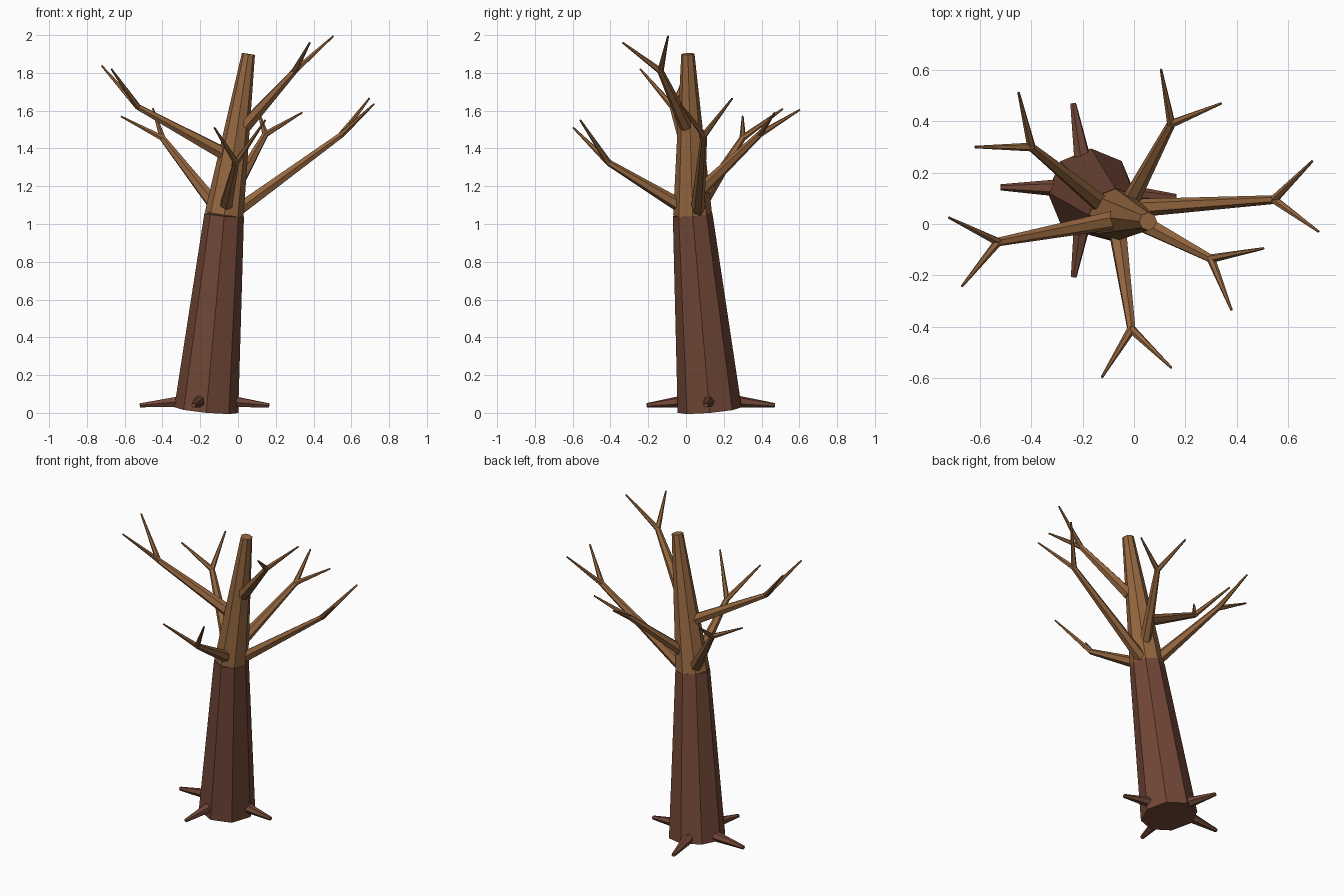
import bpy, bmesh
from mathutils import Vector, Matrix

if "Cube" in bpy.data.objects:
    bpy.data.objects.remove(bpy.data.objects["Cube"])


def material(name, rgb):
    m = bpy.data.materials.new(name)
    m.use_nodes = True
    color = (*rgb, 1)
    m.diffuse_color = color
    m.node_tree.nodes["Principled BSDF"].inputs["Base Color"].default_value = color
    return m


bark = material("dark bark", (0.165, 0.062, 0.038))
wood = material("light wood", (0.30, 0.135, 0.05))


def taper(bm, a, b, r1, r2, sides):
    """Add a closed tapered prism running from a to b."""
    a, b = Vector(a), Vector(b)
    axis = b - a
    turn = Vector((0, 0, 1)).rotation_difference(axis).to_matrix().to_4x4()
    bmesh.ops.create_cone(bm, cap_ends=True, segments=sides, radius1=r1, radius2=r2,
                          depth=axis.length, matrix=Matrix.Translation((a + b) / 2) @ turn)


def part(name, mat, pieces):
    bm = bmesh.new()
    for piece in pieces:
        taper(bm, *piece)
    mesh = bpy.data.meshes.new(name)
    bm.to_mesh(mesh)
    bm.free()
    mesh.materials.append(mat)
    obj = bpy.data.objects.new(name, mesh)
    bpy.context.collection.objects.link(obj)


# Leaning trunk in two sections
middle = (-0.073, 0.035, 1.05)
part("lower_trunk", bark, [((-0.168, 0.125, 0.015), middle, 0.17, 0.105, 8)])
part("upper_trunk", wood, [(middle, (0.055, 0.01, 1.9), 0.103, 0.035, 8)])

# Roots: start inside the trunk, end at the tip
roots = {
    "left_root": ((-0.08, 0.125, 0.065), (0.165, 0.105, 0.04)),
    "right_root": ((-0.25, 0.14, 0.065), (-0.52, 0.143, 0.04)),
    "front_root": ((-0.197, 0.03, 0.065), (-0.235, -0.207, 0.04)),
    "back_root": ((-0.195, 0.22, 0.065), (-0.237, 0.47, 0.04)),
}
for name, (start, tip) in roots.items():
    part(name, bark, [(start, tip, 0.038, 0.012, 6)])

# Branches: base, fork and the two twig tips
branches = {
    "left_branch": ((-0.02, 0.06, 1.06), (0.545, 0.095, 1.47),
                    (0.695, 0.245, 1.665), (0.72, -0.03, 1.635)),
    "back_branch": ((-0.03, 0.06, 1.16), (0.145, 0.39, 1.475),
                    (0.105, 0.603, 1.605), (0.34, 0.47, 1.59)),
    "upper_front_branch": ((0.04, 0.0, 1.52), (0.30, -0.135, 1.81),
                           (0.505, -0.095, 1.995), (0.38, -0.335, 1.96)),
    "front_branch": ((-0.065, -0.02, 1.09), (-0.01, -0.41, 1.325),
                     (-0.125, -0.597, 1.51), (0.145, -0.56, 1.55)),
    "upper_right_branch": ((-0.08, 0.015, 1.375), (-0.53, -0.07, 1.62),
                           (-0.722, 0.025, 1.838), (-0.67, -0.242, 1.82)),
    "back_right_branch": ((-0.13, 0.08, 1.11), (-0.40, 0.30, 1.455),
                          (-0.62, 0.30, 1.57), (-0.45, 0.513, 1.61)),
}
for name, (base, fork, *tips) in branches.items():
    limb = (base, fork, 0.037, 0.017, 6)
    part(name, wood, [limb] + [(fork, tip, 0.017, 0.005, 6) for tip in tips])
